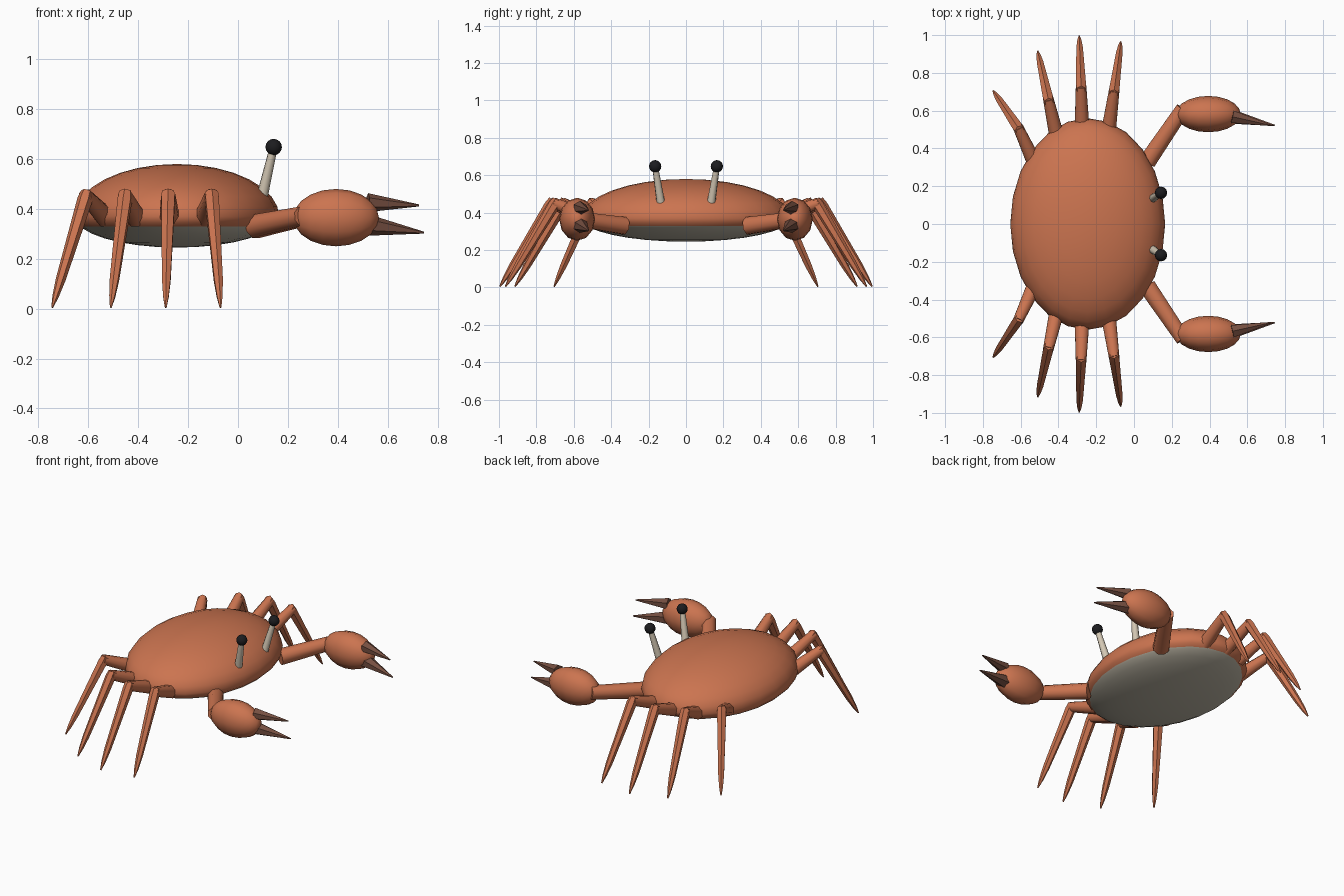
import bpy, bmesh, math
from mathutils import Vector, Matrix

cube = bpy.data.objects.get("Cube")
if cube:
    bpy.data.objects.remove(cube, do_unlink=True)


def material(name, rgb):
    m = bpy.data.materials.new(name)
    m.use_nodes = True
    m.diffuse_color = (*rgb, 1)
    m.node_tree.nodes["Principled BSDF"].inputs["Base Color"].default_value = (*rgb, 1)
    return m


ORANGE = material("shell_orange", (0.60, 0.175, 0.08))
BELLY = material("belly_cream", (0.50, 0.46, 0.37))
BROWN = material("pincer_brown", (0.18, 0.078, 0.052))
STALK = material("stalk_cream", (0.66, 0.58, 0.46))
BLACK = material("eye_black", (0.012, 0.012, 0.014))


def finish(name, bm, mats, angle=40):
    bmesh.ops.recalc_face_normals(bm, faces=bm.faces)
    mesh = bpy.data.meshes.new(name)
    bm.to_mesh(mesh)
    bm.free()
    ob = bpy.data.objects.new(name, mesh)
    bpy.context.collection.objects.link(ob)
    for m in mats:
        mesh.materials.append(m)
    bpy.ops.object.select_all(action="DESELECT")
    ob.select_set(True)
    bpy.context.view_layer.objects.active = ob
    bpy.ops.object.shade_smooth_by_angle(angle=math.radians(angle))
    return ob


def ellipsoid(name, centre, radii, mat, segs=16, rings=10, along_x=False):
    bm = bmesh.new()
    bmesh.ops.create_uvsphere(bm, u_segments=segs, v_segments=rings, radius=1)
    if along_x:
        bmesh.ops.rotate(bm, verts=bm.verts, matrix=Matrix.Rotation(math.pi / 2, 3, "Y"))
    bmesh.ops.scale(bm, verts=bm.verts, vec=radii)
    bmesh.ops.translate(bm, verts=bm.verts, vec=centre)
    return finish(name, bm, [mat], 60)


def limb(name, start, end, stations, mat, sides=8, angle=50):
    """Tapered rod; stations are (fraction along, radius)."""
    a, b = Vector(start), Vector(end)
    turn = (b - a).to_track_quat("Z", "Y")
    bm = bmesh.new()
    rings = []
    for t, r in stations:
        ring = []
        for i in range(sides):
            w = math.tau * (i + 0.5) / sides
            ring.append(bm.verts.new(a.lerp(b, t) + turn @ Vector((r * math.cos(w), r * math.sin(w), 0))))
        rings.append(ring)
    for lo, hi in zip(rings, rings[1:]):
        for i in range(sides):
            j = (i + 1) % sides
            bm.faces.new((lo[i], lo[j], hi[j], hi[i]))
    bm.faces.new(rings[0])
    bm.faces.new(rings[-1])
    return finish(name, bm, [mat], angle)


# Body: domed top, flatter underside, cream below the rim
RIM_Z, SPLIT_Z = 0.37, 0.33
bm = bmesh.new()
bmesh.ops.create_uvsphere(bm, u_segments=24, v_segments=16, radius=1)
for v in bm.verts:
    depth = 0.21 if v.co.z > 0 else 0.125
    v.co = Vector((-0.245 + 0.41 * v.co.x, 0.56 * v.co.y, RIM_Z + depth * v.co.z))
bmesh.ops.bisect_plane(bm, geom=bm.verts[:] + bm.edges[:] + bm.faces[:],
                       plane_co=(0, 0, SPLIT_Z), plane_no=(0, 0, 1))
for f in bm.faces:
    f.material_index = int(f.calc_center_median().z < SPLIT_Z)
finish("body", bm, [ORANGE, BELLY], 60)

# Walking legs: hip, knee and foot positions in plan, for one side
LEGS = [
    ((-0.53, 0.33), (-0.61, 0.505), (-0.745, 0.705)),
    ((-0.41, 0.47), (-0.452, 0.655), (-0.51, 0.915)),
    ((-0.275, 0.51), (-0.28, 0.72), (-0.29, 0.995)),
    ((-0.135, 0.49), (-0.106, 0.70), (-0.07, 0.965)),
]

for side, s in (("left", 1), ("right", -1)):
    tag = "front" if s < 0 else "back"
    for n, (hip, knee, foot) in enumerate(LEGS, 1):
        h = (hip[0], s * hip[1], 0.365)
        k = (knee[0], s * knee[1], 0.45)
        f = (foot[0], s * foot[1], 0.005)
        limb(f"upper_leg_{tag}_{n}", h, k, [(0, 0.042), (1.04, 0.03)], ORANGE)
        limb(f"lower_leg_{tag}_{n}", k, f,
             [(-0.04, 0.026), (0.03, 0.031), (0.75, 0.02), (0.9, 0.013), (1, 0.004)], ORANGE, 6)

    # Claw arm, palm and two pincer fingers
    limb(f"arm_{tag}", (0.07, s * 0.33, 0.33), (0.26, s * 0.61, 0.37),
         [(0, 0.05), (1, 0.042)], ORANGE)
    ellipsoid(f"claw_palm_{tag}", (0.393, s * 0.582, 0.365), (0.172, 0.096, 0.115),
              ORANGE, 12, 10, True)
    limb(f"upper_finger_{tag}", (0.52, s * 0.568, 0.425), (0.726, s * 0.522, 0.414),
         [(0, 0.038), (1, 0.004)], BROWN, 6)
    limb(f"lower_finger_{tag}", (0.52, s * 0.568, 0.335), (0.745, s * 0.522, 0.305),
         [(0, 0.043), (1, 0.004)], BROWN, 6)

    # Eye on a stalk
    limb(f"eye_stalk_{tag}", (0.098, s * 0.135, 0.455), (0.143, s * 0.165, 0.648),
         [(0, 0.023), (1, 0.016)], STALK)
    ellipsoid(f"eye_{tag}", (0.143, s * 0.165, 0.648), (0.033, 0.033, 0.033), BLACK, 12, 8)
